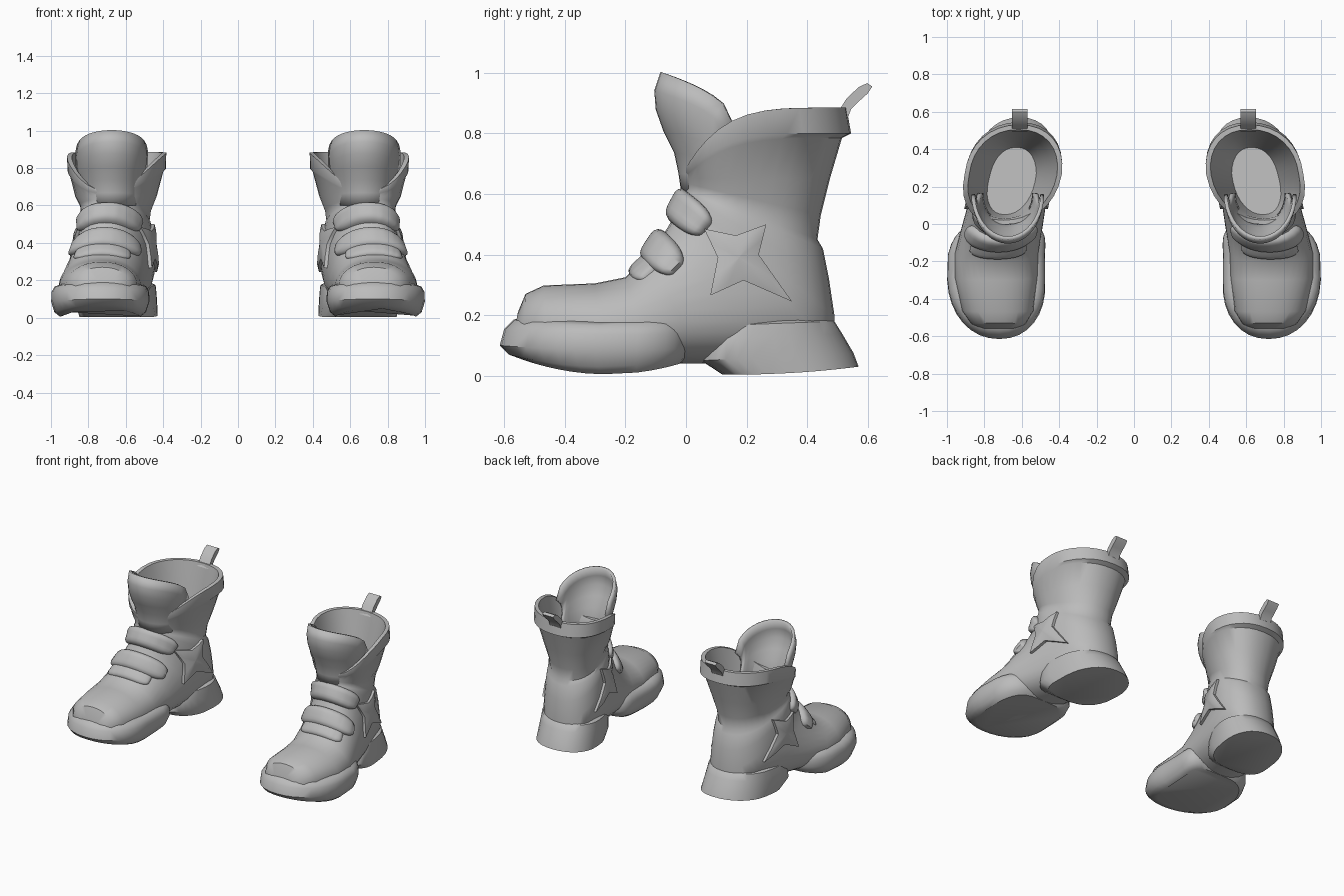
import bpy, bmesh, math
from mathutils import Vector
from mathutils.bvhtree import BVHTree

if "Cube" in bpy.data.objects:
    bpy.data.objects.remove(bpy.data.objects["Cube"])

leather = bpy.data.materials.new("grey_leather")
leather.diffuse_color = (0.5, 0.5, 0.5, 1)
leather.use_nodes = True
leather.node_tree.nodes["Principled BSDF"].inputs["Base Color"].default_value = leather.diffuse_color


def lerp(a, b, t):
    return a + (b - a) * t


def cx(y):
    """Centre line of the boot, toes pointing slightly outwards."""
    pts = [(-0.62, 0.72), (-0.3, 0.737), (-0.15, 0.735), (0.05, 0.69), (0.27, 0.645), (0.62, 0.605)]
    if y <= pts[0][0]:
        return pts[0][1]
    for (y0, x0), (y1, x1) in zip(pts, pts[1:]):
        if y <= y1:
            return lerp(x0, x1, (y - y0) / (y1 - y0))
    return pts[-1][1]


def spow(v, e):
    return math.copysign(abs(v) ** e, v)


def ring(T, B, hw, k=1, tap=0, bow=0, e0=2.2, e1=2.2, n=32):
    """Oval from point T to point B (y, z), hw wide on each side."""
    out = []
    for i in range(n):
        a = 2 * math.pi * i / n
        e = 2 / (e0 if math.cos(a) > 0 else e1)
        s = 0.5 - 0.5 * spow(math.cos(a), e)
        y = lerp(T[0], B[0], s)
        z = lerp(T[1], B[1], 1 - (1 - s) ** k) + bow * 4 * s * (1 - s)
        x = hw * spow(math.sin(a), e) * (1 + tap * (2 * s - 1))
        out.append(Vector((cx(y) + x, y, z)))
    return out


def skin(rows, closed=True, cap0=False, cap1=False, bm=None):
    bm = bm or bmesh.new()
    vs = [[bm.verts.new(p) for p in r] for r in rows]
    n = len(vs[0])
    for r0, r1 in zip(vs, vs[1:]):
        for i in range(n if closed else n - 1):
            j = (i + 1) % n
            bm.faces.new((r0[i], r0[j], r1[j], r1[i]))
    if cap0:
        bm.faces.new(vs[0][::-1])
    if cap1:
        bm.faces.new(vs[-1])
    return bm


def finish(name, bm, thick=0, angle=40):
    """Make the object and mirror it to the other boot."""
    bmesh.ops.recalc_face_normals(bm, faces=bm.faces)
    me = bpy.data.meshes.new(name)
    bm.to_mesh(me)
    bm.free()
    me.materials.append(leather)
    ob = bpy.data.objects.new(name, me)
    bpy.context.collection.objects.link(ob)
    bpy.ops.object.select_all(action='DESELECT')
    ob.select_set(True)
    bpy.context.view_layer.objects.active = ob
    bpy.ops.object.shade_smooth_by_angle(angle=math.radians(angle))
    if thick:
        so = ob.modifiers.new("thickness", 'SOLIDIFY')
        so.thickness, so.offset = thick, 0
    mi = ob.modifiers.new("other_boot", 'MIRROR')
    mi.use_mirror_merge = False
    return ob


# Upper: slices fan from the toe round the heel to the collar
outer = [
    ring((-.555, .21), (-.575, .10), .08),
    ring((-.53, .27), (-.54, .06), .145),
    ring((-.47, .298), (-.46, .05), .19, tap=.05),
    ring((-.3, .305), (-.28, .04), .22, tap=.1),
    ring((-.2, .325), (-.12, .04), .222, tap=.1),
    ring((-.12, .40), (.05, .04), .215, tap=.1),
    ring((-.06, .49), (.30, .05), .205, tap=.08),
    ring((-.025, .555), (.49, .10), .20, tap=.05),
    ring((-.012, .58), (.49, .20), .197),
    ring((-.005, .60), (.472, .32), .193),
    ring((-.002, .612), (.452, .42), .185),
    ring((0, .62), (.434, .45), .176),
    ring((0, .635), (.445, .53), .182),
    ring((0, .65), (.475, .65), .212, k=2),
    ring((0, .66), (.515, .785), .245, k=4),
    ring((-.004, .665), (.545, .80), .258, k=4.5),
    ring((-.004, .68), (.53, .885), .26, k=4.5),
]
lining = [
    ring((.02, .68), (.505, .885), .235, k=4.5),
    ring((.03, .66), (.47, .72), .2, k=3),
    ring((.035, .56), (.43, .5), .15),
    ring((.05, .46), (.41, .42), .125),
]
base = skin(outer, cap0=True)
tree = BVHTree.FromBMesh(base)
base.free()
finish("boot_upper", skin(outer + lining, cap0=True, cap1=True))

# Padded front sole wrapping the toe
sole = dict(e0=2.15, e1=4)
finish("front_sole", skin([
    ring((-.53, .05), (-.02, .04), .215, bow=-.04, **sole),
    ring((-.585, .07), (0, .06), .245, bow=-.035, **sole),
    ring((-.615, .10), (.012, .09), .262, bow=-.01, **sole),
    ring((-.60, .155), (.012, .14), .26, bow=-.01, **sole),
    ring((-.57, .185), (0, .175), .245, bow=-.015, **sole),
    ring((-.52, .20), (-.03, .195), .215, bow=-.02, **sole),
    ring((-.46, .19), (-.07, .18), .17, bow=-.02, **sole),
], cap0=True, cap1=True))

# Flared heel block
finish("heel", skin([
    ring((.12, .004), (.57, .03), .205, bow=-.008, e0=3),
    ring((.05, .05), (.553, .075), .207, e0=3),
    ring((.06, .12), (.515, .14), .205, e0=3),
    ring((.10, .165), (.49, .18), .2, e0=3),
    ring((.14, .18), (.46, .195), .17, e0=3),
], cap0=True, cap1=True))

# Tongue: curved shell rising from the front of the shaft
profile = [(-.005, .60), (-.015, .67), (-.03, .74), (-.065, .81), (-.09, .88), (-.095, .94), (-.075, 1.0)]
rows = []
for i, (yf, zf) in enumerate(profile):
    v = i / (len(profile) - 1)
    row = []
    for j in range(21):
        u = math.pi * (j / 20 - .5)
        c = max(0, math.cos(u))
        top = .82 + .18 * c ** .45
        z = .60 + (zf - .60) * (top - .60) / .4
        y = yf + lerp(.17, .235, v) * (1 - c)
        row.append((.675 + lerp(.14, .185, v) * math.sin(u), y, z))
    rows.append(row)
finish("tongue", skin(rows, closed=False), thick=.02, angle=60)


def cast(origin, d):
    hit = tree.ray_cast(origin, d)[0]
    return hit if hit else origin + d * .18


def strap(name, C, tilt, half, reach, h):
    """Pillow-shaped band laid over the instep around the point C (y, z)."""
    ny, nz = -math.sin(tilt), math.cos(tilt)
    rows = []
    for i in range(33):
        e = i / 16 - 1
        a = math.radians(reach) * e
        d = Vector((math.sin(a), ny * math.cos(a), nz * math.cos(a)))
        wide = half * (1 - .6 * abs(e) ** 10)
        row = []
        for j in range(11):
            w = math.sin(math.pi * (j / 10 - .5))
            y, z = C[0] + w * wide * nz, C[1] - w * wide * ny
            puff = max(0, (1 - w ** 4) * (1 - e ** 12)) ** .5
            row.append(cast(Vector((cx(y), y, z)), d) + d * (h * puff - .008))
        rows.append(row)
    finish(name, skin(rows, closed=False), angle=60)


strap("upper_strap", (.05, .50), math.radians(52), .057, 101, .045)
strap("lower_strap", (-.04, .365), math.radians(46), .06, 98, .045)
strap("throat_tab", (-.09, .30), math.radians(42), .05, 75, .025)

# Four-pointed star on both sides of the ankle
star = [(.06, .485), (.165, .463), (.265, .50), (.24, .40), (.35, .245), (.19, .315), (.08, .265), (.105, .39)]
edge = []
for p, q in zip(star, star[1:] + star[:1]):
    edge += [p, ((p[0] + q[0]) / 2, (p[1] + q[1]) / 2)]
mid = (.175, .39)
bm = bmesh.new()
for side in (-1, 1):
    rows = []
    for f, lift in ((.04, .028), (.35, .026), (.7, .023), (1, .018), (1, -.015)):
        row = []
        for p in edge:
            y, z = lerp(mid[0], p[0], f), lerp(mid[1], p[1], f)
            d = Vector((side, 0, 0))
            row.append(cast(Vector((cx(y), y, z)), d) + d * lift)
        rows.append(row)
    skin(rows, cap0=True, bm=bm)
finish("ankle_star", bm)

# Pull tab at the back of the collar
tab = [(.495, .86), (.53, .915), (.57, .953), (.598, .966), (.615, .955), (.60, .932), (.57, .905), (.545, .88), (.53, .84)]
finish("pull_tab", skin([[(x, y, z) for y, z in tab] for x in (.57, .652)], cap0=True, cap1=True))
